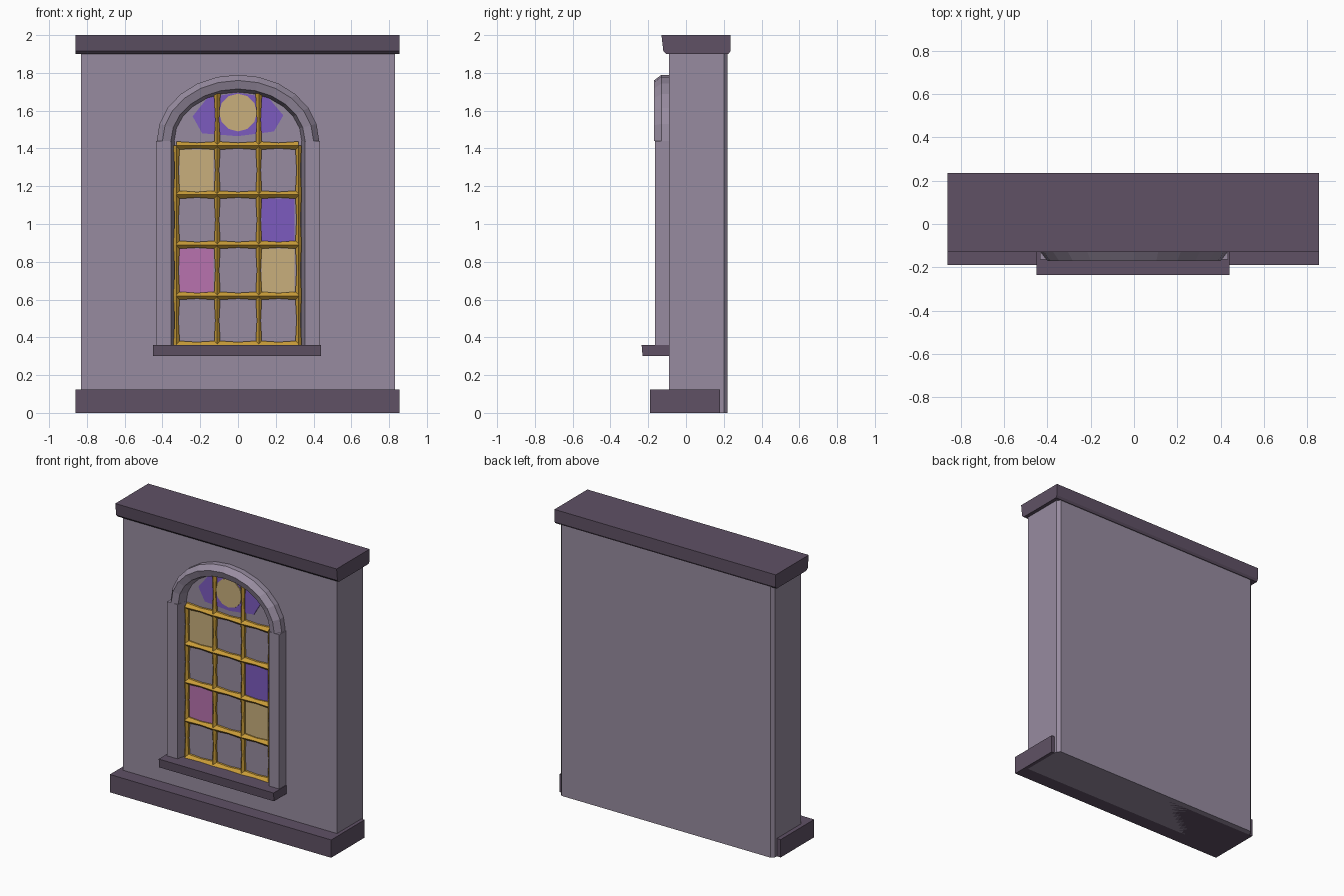
import bpy, bmesh, math

if "Cube" in bpy.data.objects:
    bpy.data.objects.remove(bpy.data.objects["Cube"], do_unlink=True)


def material(name, r, g, b):
    m = bpy.data.materials.new(name)
    m.use_nodes = True
    m.diffuse_color = (r, g, b, 1)
    m.node_tree.nodes["Principled BSDF"].inputs["Base Color"].default_value = (r, g, b, 1)
    return m


STONE = material("grey violet stone", 0.31, 0.26, 0.35)
TRIM = material("dark plum trim", 0.115, 0.083, 0.13)
GOLD = material("gold", 0.58, 0.33, 0.04)
PURPLE = material("purple glass", 0.2, 0.105, 0.52)
YELLOW = material("pale yellow glass", 0.58, 0.43, 0.2)
PINK = material("pink glass", 0.48, 0.17, 0.43)

WALL_Y = -0.09      # front face of the wall
SPRING = 1.44       # height where the arch begins


def loft(name, rings, mat):
    """Join matching closed rings into a capped solid."""
    bm = bmesh.new()
    loops = [[bm.verts.new(p) for p in ring] for ring in rings]
    n = len(loops[0])
    for a, b in zip(loops, loops[1:]):
        for i in range(n):
            j = (i + 1) % n
            bm.faces.new((a[i], a[j], b[j], b[i]))
    bm.faces.new(loops[0])
    bm.faces.new(loops[-1])
    bmesh.ops.recalc_face_normals(bm, faces=bm.faces[:])
    mesh = bpy.data.meshes.new(name)
    bm.to_mesh(mesh)
    bm.free()
    mesh.materials.append(mat)
    ob = bpy.data.objects.new(name, mesh)
    bpy.context.collection.objects.link(ob)
    return ob


def upright(name, outline, z0, z1, mat):
    """Extrude an (x, y) outline vertically."""
    return loft(name, [[(x, y, z) for x, y in outline] for z in (z0, z1)], mat)


def across(name, outline, x0, x1, mat):
    """Extrude a (y, z) outline along x."""
    return loft(name, [[(x, y, z) for y, z in outline] for x in (x0, x1)], mat)


def pane(name, outline, front, mat):
    """Thin plate on the wall from an (x, z) outline."""
    return loft(name, [[(x, y, z) for x, z in outline] for y in (front + 0.009, front)], mat)


# Wall with slightly clipped rear corners
upright("wall", [(-0.83, WALL_Y), (0.83, WALL_Y), (0.83, 0.20), (0.81, 0.22),
                 (-0.81, 0.22), (-0.83, 0.20)], 0, 1.93, STONE)

# Dark plinth, top slab and sill
across("plinth", [(-0.19, 0), (0.18, 0), (0.18, 0.125), (-0.19, 0.125)], -0.86, 0.855, TRIM)
across("top_slab", [(-0.105, 1.9), (0.225, 1.9), (0.235, 1.915), (0.235, 2),
                    (-0.13, 2), (-0.12, 1.915)], -0.86, 0.855, TRIM)
across("window_sill", [(-0.23, 0.3), (-0.08, 0.3), (-0.08, 0.36), (-0.235, 0.36)],
       -0.45, 0.44, TRIM)

# Stone jambs
for side, s in (("left", 1), ("right", -1)):
    upright(side + "_jamb", [(s * 0.435, -0.08), (s * 0.435, -0.165), (s * 0.355, -0.165),
                             (s * 0.335, -0.08)], 0.36, SPRING, STONE)

# Faceted stone arch: section swept along a half ellipse
section = [(0.43, -0.08), (0.43, -0.13), (0.40, -0.17), (0.355, -0.155), (0.335, -0.08)]
arch = []
STEPS = 12
for i in range(STEPS + 1):
    a = math.pi * i / STEPS
    arch.append([(r * math.cos(a), y, SPRING + (r - 0.08) * math.sin(a)) for r, y in section])
loft("window_arch", arch, STONE)


# Gold glazing bars: ridged, narrowing between the crossings
def bar(name, crossings, fixed, vertical, wide, narrow):
    stations = []
    for a, b in zip(crossings, crossings[1:]):
        stations += [(a, wide), ((a + b) / 2, narrow)]
    stations.append((crossings[-1], wide))
    rings = []
    for t, w in stations:
        ring = [(-w, -0.08), (-w, -0.105), (0, -0.105 - w), (w, -0.105), (w, -0.08)]
        rings.append([(fixed + o, y, t) if vertical else (t, y, fixed + o) for o, y in ring])
    loft(name, rings, GOLD)


columns = [-0.325, -0.11, 0.11, 0.32]
rows = [0.36, 0.62, 0.89, 1.155, 1.415]
for i, x in enumerate(columns):
    inner = i in (1, 2)
    bar(f"upright_bar_{i + 1}", rows + ([1.69] if inner else []), x, True, 0.017, 0.010)
for i, z in enumerate(rows):
    bar(f"cross_bar_{i + 1}", columns, z, False, 0.022, 0.015)

# Coloured square panes, by column and row
for name, c, r, mat in (("upper_yellow_pane", 0, 3, YELLOW), ("purple_pane", 2, 2, PURPLE),
                        ("pink_pane", 0, 1, PINK), ("lower_yellow_pane", 2, 1, YELLOW)):
    x0, x1 = columns[c] + 0.015, columns[c + 1] - 0.02
    z0, z1 = rows[r] + 0.015, rows[r + 1] - 0.02
    pane(name, [(x0, z0), (x1, z0), (x1, z1), (x0, z1)], -0.096, mat)

# Purple glass in the arch with a round yellow pane at its centre
pane("arch_purple_glass", [(-0.19, 1.48), (0, 1.465), (0.19, 1.49), (0.24, 1.575), (0.16, 1.67),
                           (0, 1.695), (-0.16, 1.67), (-0.24, 1.57)], -0.096, PURPLE)
disc = [(0.1 * math.cos(math.tau * i / 12), 1.59 + 0.1 * math.sin(math.tau * i / 12))
        for i in range(12)]
pane("round_yellow_pane", disc, -0.103, YELLOW)
